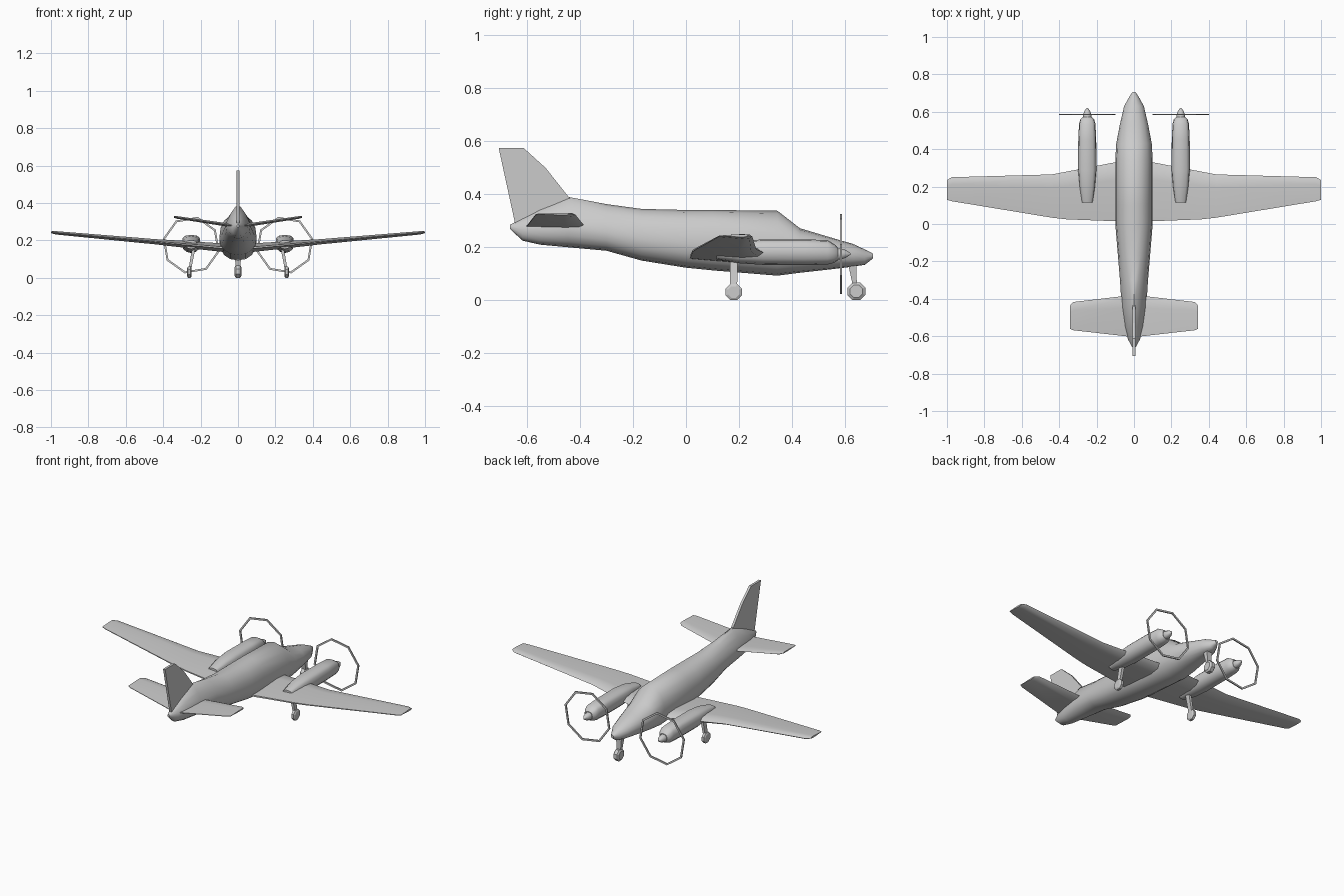
import bpy, bmesh, math
from mathutils import Vector

if "Cube" in bpy.data.objects:
    bpy.data.objects.remove(bpy.data.objects["Cube"])


def make(name, bm, mirror=False, smooth=None):
    bmesh.ops.recalc_face_normals(bm, faces=bm.faces)
    me = bpy.data.meshes.new(name)
    bm.to_mesh(me)
    bm.free()
    ob = bpy.data.objects.new(name, me)
    bpy.context.collection.objects.link(ob)
    if mirror:
        ob.modifiers.new("Mirror", 'MIRROR').use_mirror_merge = False
    if smooth:
        bpy.ops.object.select_all(action='DESELECT')
        ob.select_set(True)
        bpy.context.view_layer.objects.active = ob
        bpy.ops.object.shade_smooth_by_angle(angle=math.radians(smooth))
    return ob


def loft(name, rings, closed=False, mirror=False, smooth=None):
    """Skin a series of equal-length rings, capped unless closed in a loop."""
    bm = bmesh.new()
    vs = [[bm.verts.new(p) for p in r] for r in rings]
    n = len(vs[0])
    pairs = list(zip(vs, vs[1:])) + ([(vs[-1], vs[0])] if closed else [])
    for a, b in pairs:
        for i in range(n):
            j = (i + 1) % n
            bm.faces.new((a[i], a[j], b[j], b[i]))
    if not closed:
        bm.faces.new(vs[0])
        bm.faces.new(vs[-1])
    return make(name, bm, mirror, smooth)


def body_ring(cx, y, hw, zb, zt, low=0.45, power=2.3, n=16):
    """Super-ellipse section; low places the widest line between bottom and top."""
    zc = zb + (zt - zb) * low
    pts = []
    for i in range(n):
        a = 2 * math.pi * i / n
        c, s = math.cos(a), math.sin(a)
        p = power if s > 0 else 2.2
        x = math.copysign(abs(c) ** (2 / p), c) * hw
        z = math.copysign(abs(s) ** (2 / p), s) * ((zt - zc) if s > 0 else (zc - zb))
        pts.append((cx + x, y, zc + z))
    return pts


def foil(x, le, te, z, t):
    """Thin aerofoil section running along y."""
    c = le - te
    return [(x, le, z), (x, le - .08 * c, z + .4 * t), (x, le - .3 * c, z + .5 * t),
            (x, te, z + .1 * t), (x, te, z - .1 * t),
            (x, le - .3 * c, z - .5 * t), (x, le - .08 * c, z - .4 * t)]


# Fuselage: y, half width, bottom, top, widest line, upper roundness
stations = [
    (.706, .008, .158, .176, .5, 2), (.675, .028, .134, .192, .5, 2),
    (.63, .053, .127, .213, .5, 2), (.53, .076, .115, .242, .5, 2.1),
    (.43, .095, .104, .272, .5, 2.1), (.345, .10, .093, .338, .42, 2.1),
    (.1, .10, .113, .341, .42, 2.2), (0, .10, .123, .341, .42, 2.2),
    (-.168, .086, .15, .345, .42, 2.1), (-.30, .075, .187, .363, .4, 1.7),
    (-.443, .066, .2, .39, .4, 1.35), (-.55, .05, .21, .345, .45, 1.5),
    (-.617, .032, .225, .31, .5, 1.7), (-.665, .006, .27, .285, .5, 2)]
loft("fuselage", [body_ring(0, *s) for s in stations], smooth=40)

# Wings with dihedral and an angled inboard leading edge
loft("wing", [foil(0, .35, .012, .158, .05), foil(.1, .33, .015, .163, .045),
              foil(.36, .28, .025, .186, .033), foil(.44, .265, .034, .193, .028),
              foil(.975, .25, .122, .241, .018), foil(1.0, .235, .13, .244, .01)],
     mirror=True, smooth=35)

# Tailplane
loft("tailplane", [foil(.0, -.375, -.605, .275, .018), foil(.07, -.387, -.597, .285, .018),
                   foil(.325, -.417, -.568, .323, .014), foil(.343, -.437, -.56, .326, .008)],
     mirror=True, smooth=35)

# Fin: flat side profile with thickness
outline = [(-.42, .37), (-.443, .39), (-.53, .50), (-.613, .575), (-.707, .575), (-.643, .28)]
loft("fin", [[(x, y, z) for y, z in outline] for x in (-.007, .007)])

# Engine nacelles and spinners
X = .25
loft("nacelle", [body_ring(X, *s, power=3, n=12) for s in [
    (.115, .03, .155, .2, .5), (.2, .043, .14, .222, .5), (.29, .05, .134, .23, .5),
    (.45, .048, .133, .23, .5), (.535, .044, .135, .227, .5), (.56, .037, .142, .212, .5),
    (.573, .024, .15, .2, .5)]], mirror=True, smooth=40)
loft("spinner", [body_ring(X, y, r, .175 - r, .175 + r, .5, 2, 10) for y, r in
                 [(.56, .023), (.583, .022), (.602, .016), (.621, .003)]],
     mirror=True, smooth=40)

# Propeller rings: eight-sided hoops
hoop = []
for i in range(8):
    a = math.radians(13 + 45 * i)
    hoop.append([(X + r * math.cos(a), y, .175 + r * math.sin(a))
                 for r, y in [(.155, .582), (.155, .589), (.144, .589), (.144, .582)]])
loft("propeller_ring", hoop, closed=True, mirror=True)


# Landing gear
def wheel(name, x, y, r, hw, mirror):
    rings = [[(x + dx, y + k * math.cos(math.radians(22.5 + 45 * i)),
               r + k * math.sin(math.radians(22.5 + 45 * i))) for i in range(8)]
             for dx, k in [(-hw, r * .75), (-hw * .6, r * 1.07), (hw * .6, r * 1.07), (hw, r * .75)]]
    loft(name, rings, mirror=mirror)


def strut(name, top, bottom, size_top, size_bottom, mirror):
    rings = []
    for p, (sx, sy) in ((top, size_top), (bottom, size_bottom)):
        rings.append([Vector(p) + Vector((u * sx, v * sy, 0))
                      for u, v in [(-1, -1), (1, -1), (1, 1), (-1, 1)]])
    loft(name, rings, mirror=mirror)


wheel("main_wheel", .26, .18, .031, .012, True)
strut("main_strut", (.235, .18, .17), (.258, .18, .04), (.009, .015), (.007, .013), True)
wheel("nose_wheel", 0, .643, .034, .018, False)
strut("nose_strut", (0, .625, .16), (0, .638, .05), (.02, .018), (.012, .007), False)
